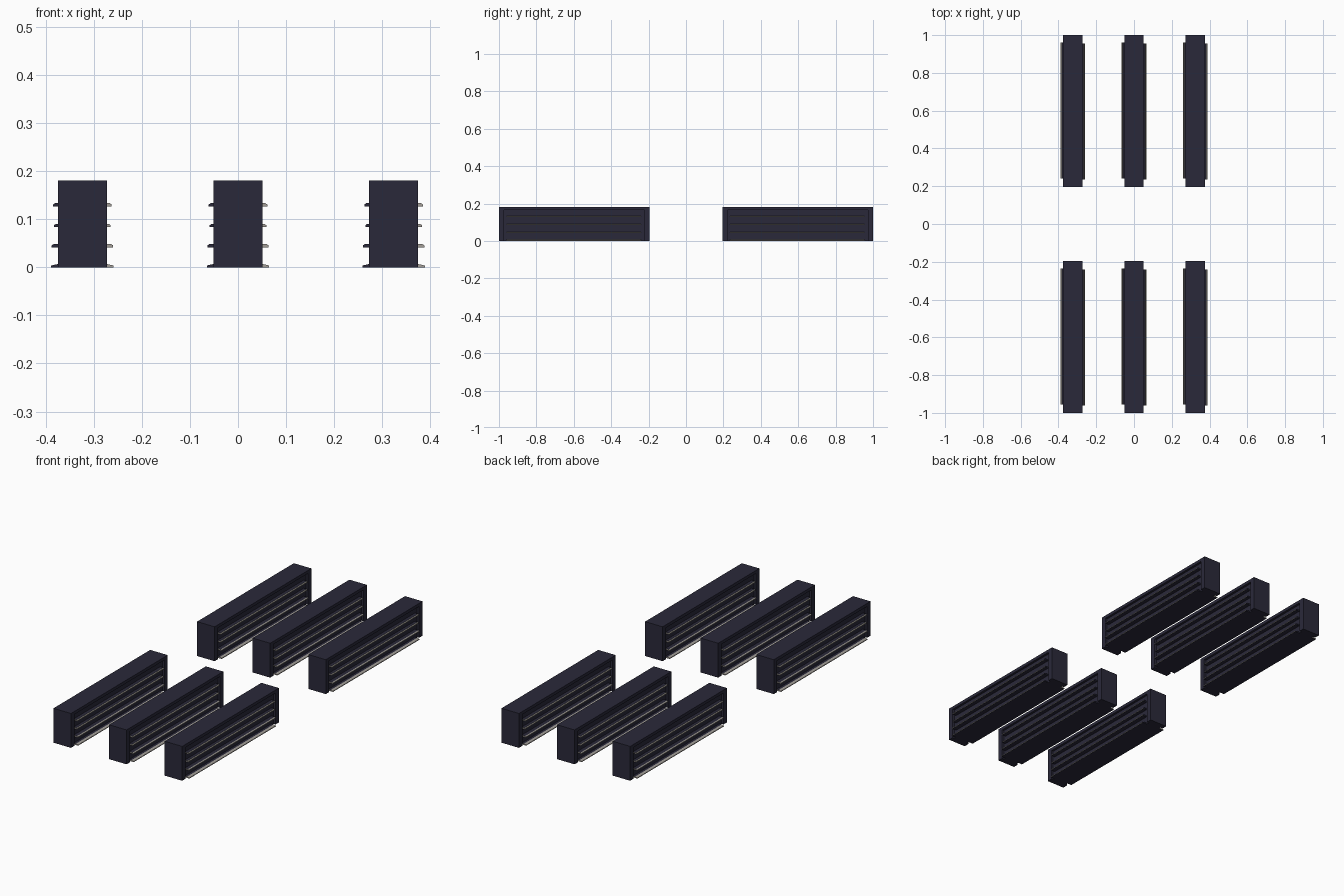
import bpy
import bmesh
from mathutils import Matrix, Vector

cube = bpy.data.objects.get("Cube")
if cube:
    bpy.data.objects.remove(cube, do_unlink=True)


def make_material(name, colour):
    mat = bpy.data.materials.new(name)
    mat.use_nodes = True
    mat.diffuse_color = (*colour, 1)
    mat.node_tree.nodes["Principled BSDF"].inputs["Base Color"].default_value = (*colour, 1)
    return mat


DARK = make_material("dark slate", (0.023, 0.022, 0.042))
PALE = make_material("pale warm grey", (0.36, 0.34, 0.31))

LENGTH, HEIGHT = 0.805, 0.181
HALF_WIDTH, CORE = 0.051, 0.039      # frame and recessed back panel
POST, CAP = 0.028, 0.016             # end posts and top cap
SHELF_LENGTH = 0.72
# Height of each shelf, its reach from the middle and its pale strip's width
SHELVES = [(0.0, 0.065, 0.013), (0.042, 0.064, 0.005),
           (0.084, 0.059, 0.004), (0.127, 0.061, 0.004)]


def finish(name, bm, location):
    bmesh.ops.recalc_face_normals(bm, faces=bm.faces)
    mesh = bpy.data.meshes.new(name)
    bm.to_mesh(mesh)
    bm.free()
    mesh.materials.append(DARK)
    mesh.materials.append(PALE)
    obj = bpy.data.objects.new(name, mesh)
    obj.location = location
    bpy.context.collection.objects.link(obj)


def box(bm, centre, size):
    bmesh.ops.create_cube(bm, size=1, matrix=Matrix.Translation(centre) @ Matrix.Diagonal((*size, 1)))


def build_frame(location):
    bm = bmesh.new()
    inner = LENGTH - 2 * POST
    # Back panel, two end posts and the top cap
    box(bm, (0, 0, (HEIGHT - CAP) / 2), (2 * CORE, inner, HEIGHT - CAP))
    box(bm, (0, 0, HEIGHT - CAP / 2), (2 * HALF_WIDTH, inner, CAP))
    for end in (-1, 1):
        box(bm, (0, end * (LENGTH - POST) / 2, HEIGHT / 2), (2 * HALF_WIDTH, POST, HEIGHT))
    finish("rack_frame", bm, location)


def build_shelves(location, side):
    bm = bmesh.new()
    for z, reach, strip in SHELVES:
        # Shelf section with a sloping front strip and lip, extruded lengthways
        section = [(CORE, z), (reach, z), (reach, z + 0.004),
                   (reach - strip, z + 0.007), (CORE, z + 0.007)]
        shift = -side * 0.003
        verts = [bm.verts.new((side * x, shift - SHELF_LENGTH / 2, h)) for x, h in section]
        face = bm.faces.new(verts)
        moved = bmesh.ops.extrude_face_region(bm, geom=[face])["geom"]
        bmesh.ops.translate(bm, vec=Vector((0, SHELF_LENGTH, 0)),
                            verts=[v for v in moved if isinstance(v, bmesh.types.BMVert)])
    bmesh.ops.recalc_face_normals(bm, faces=bm.faces)
    # Pale front strip, lip and one end; dark tops and undersides
    for face in bm.faces:
        n = face.normal
        face.material_index = int(n.x * side > 0.1 or n.y * side < -0.5)
    finish("left_shelves" if side > 0 else "right_shelves", bm, location)


# Two rows of three double-sided racks
for row in (-1, 1):
    for column in (-1, 0, 1):
        spot = (column * 0.324, row * (1 - LENGTH / 2), 0)
        build_frame(spot)
        for side in (-1, 1):
            build_shelves(spot, side)
